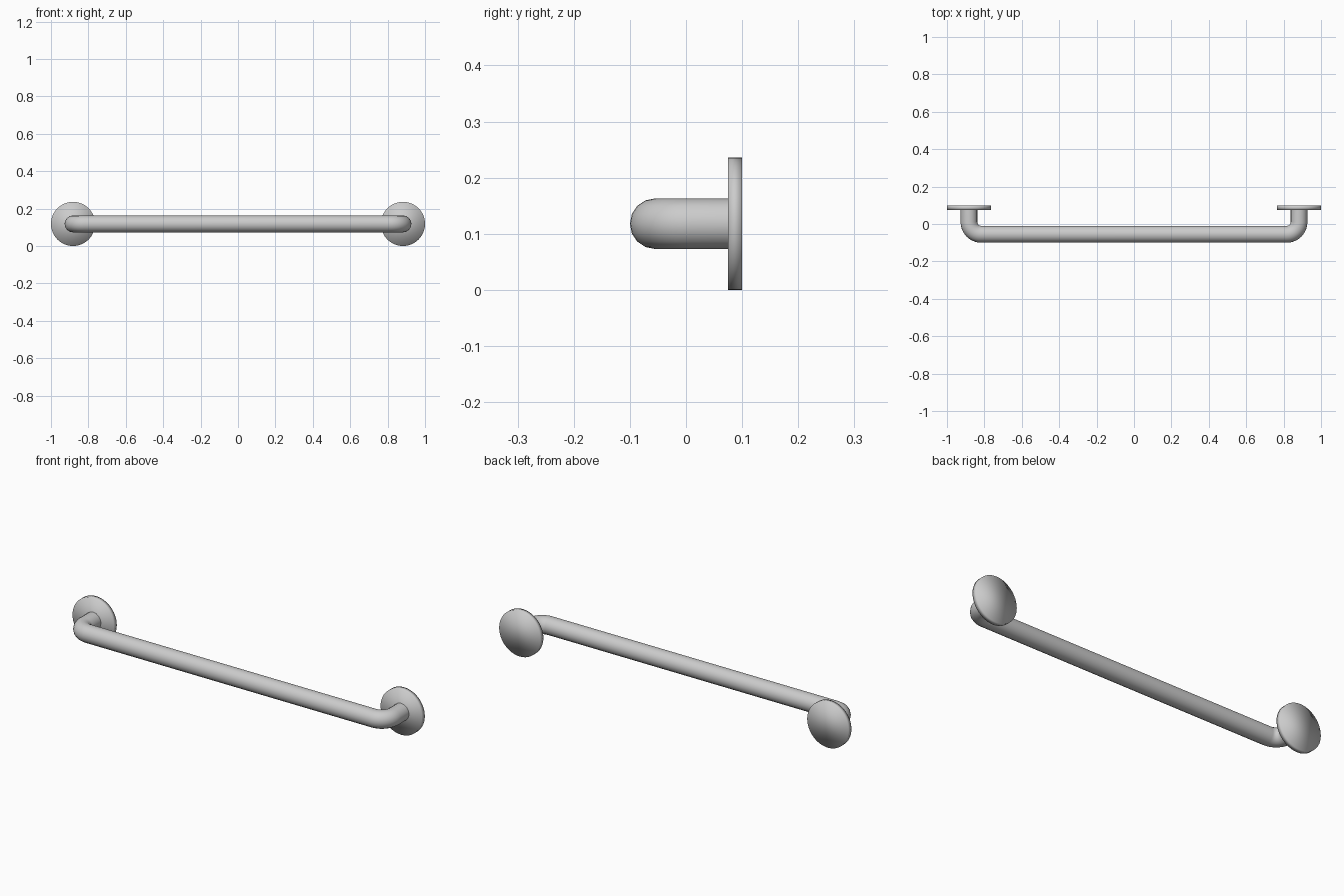
import bpy
from math import pi, sin, cos

cube = bpy.data.objects.get("Cube")
if cube:
    bpy.data.objects.remove(cube, do_unlink=True)

MOUNT_X, CENTRE_Z = 0.882, 0.118
PLATE_RADIUS, PLATE_BACK, PLATE_FRONT = 0.118, 0.1, 0.075
TUBE_RADIUS, BAR_Y, BEND = 0.045, -0.055, 0.065

metal = bpy.data.materials.new("brushed grey metal")
metal.use_nodes = True
colour = (0.6, 0.6, 0.6, 1)
metal.diffuse_color = colour
metal.node_tree.nodes["Principled BSDF"].inputs["Base Color"].default_value = colour


# Round wall plates, softly shaded over the whole surface
def wall_plate(name, side):
    bpy.ops.mesh.primitive_cylinder_add(
        vertices=48, radius=PLATE_RADIUS, depth=PLATE_BACK - PLATE_FRONT,
        location=(side * MOUNT_X, (PLATE_BACK + PLATE_FRONT) / 2, CENTRE_Z),
        rotation=(pi / 2, 0, 0))
    plate = bpy.context.object
    plate.name = name
    plate.data.materials.append(metal)
    bpy.ops.object.shade_smooth()


wall_plate("left_wall_plate", 1)
wall_plate("right_wall_plate", -1)

# Bar path: straight out from one plate, round the bend, and mirrored back
steps = 10
half = [(MOUNT_X, PLATE_FRONT + 0.005)]
for i in range(steps + 1):
    a = pi / 2 * i / steps
    half.append((MOUNT_X - BEND + BEND * cos(a), BAR_Y + BEND - BEND * sin(a)))
path = half + [(-x, y) for x, y in reversed(half)]

curve = bpy.data.curves.new("grab_bar", "CURVE")
curve.dimensions = "3D"
curve.bevel_depth = TUBE_RADIUS
curve.bevel_resolution = 6
curve.use_fill_caps = True
spline = curve.splines.new("POLY")
spline.points.add(len(path) - 1)
for point, (x, y) in zip(spline.points, path):
    point.co = (x, y, CENTRE_Z, 1)

# Sweep the tube and turn it into a smooth mesh
bar = bpy.data.objects.new("grab_bar", curve)
bpy.context.collection.objects.link(bar)
bpy.ops.object.select_all(action="DESELECT")
bar.select_set(True)
bpy.context.view_layer.objects.active = bar
bpy.ops.object.convert(target="MESH")
bar = bpy.context.object
bar.name = "grab_bar"
bar.data.materials.clear()
bar.data.materials.append(metal)
bpy.ops.object.shade_smooth_by_angle()
